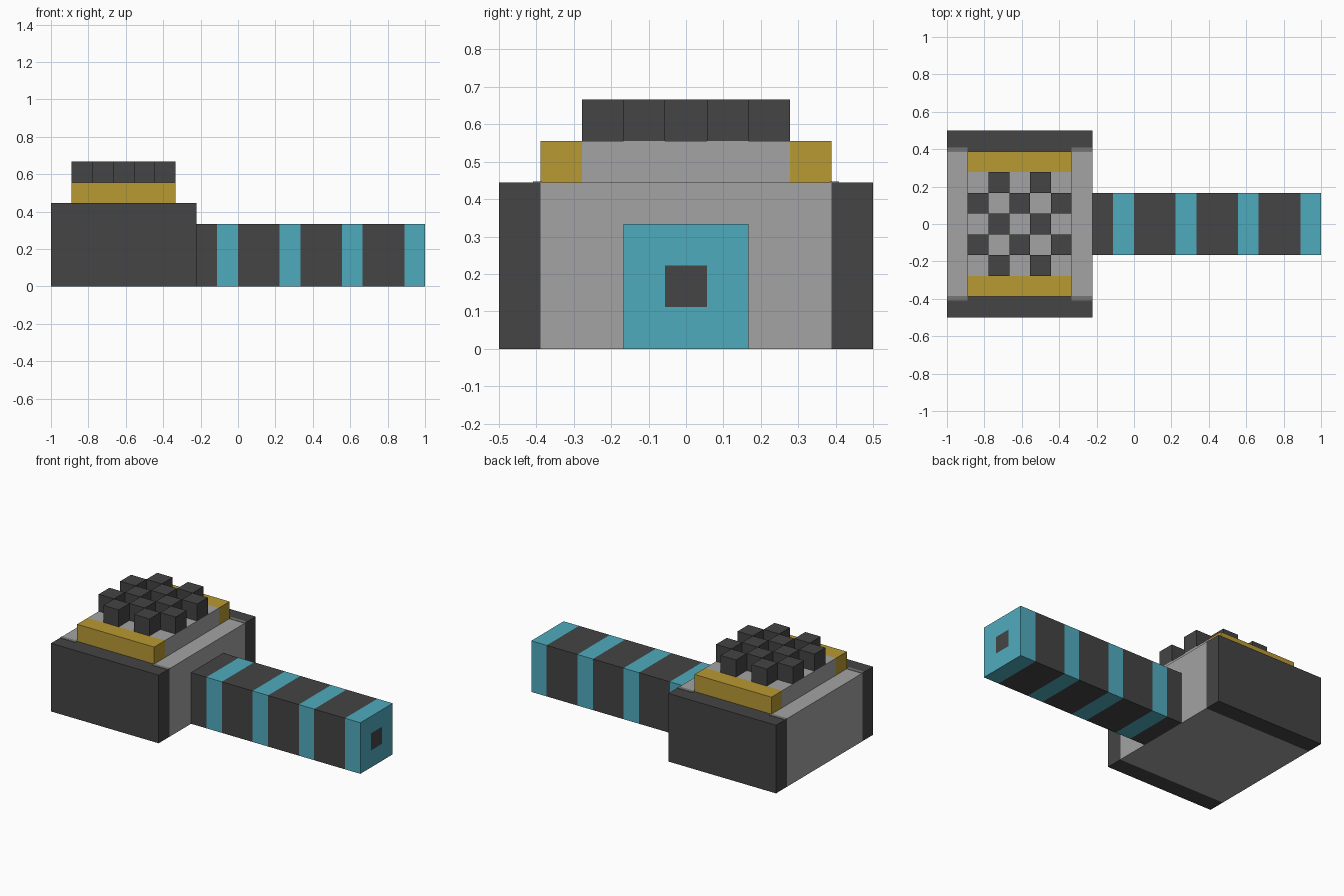
import bpy, bmesh
from mathutils import Vector

if "Cube" in bpy.data.objects:
    bpy.data.objects.remove(bpy.data.objects["Cube"], do_unlink=True)

U = 1 / 9  # grid unit shared by every part


def material(name, rgb):
    m = bpy.data.materials.new(name)
    m.use_nodes = True
    m.diffuse_color = (*rgb, 1)
    bsdf = m.node_tree.nodes["Principled BSDF"]
    bsdf.inputs["Base Color"].default_value = (*rgb, 1)
    bsdf.inputs["Roughness"].default_value = 0.8
    return m


charcoal = material("charcoal", (0.058, 0.058, 0.058))
grey = material("light grey", (0.367, 0.367, 0.367))
teal = material("teal", (0.078, 0.41, 0.515))
gold = material("gold", (0.485, 0.319, 0.033))
mid = material("mid grey", (0.18, 0.18, 0.18))


def box(name, lo, hi, mats, axis=0, cuts=(), rule=None, open_side=None, inset_side=None):
    """Box in grid units, sliced along one axis and coloured by a rule on the slice centre."""
    lo, hi = Vector(lo) * U, Vector(hi) * U
    bm = bmesh.new()
    bmesh.ops.create_cube(bm, size=1)
    for v in bm.verts:
        v.co = [(a + b) / 2 + c * (b - a) for a, b, c in zip(lo, hi, v.co)]
    direction = Vector([float(i == axis) for i in range(3)])
    for c in cuts:
        bmesh.ops.bisect_plane(bm, geom=bm.verts[:] + bm.edges[:] + bm.faces[:],
                               plane_co=direction * c * U, plane_no=direction)
    bm.normal_update()
    if rule:
        for f in bm.faces:
            f.material_index = rule(f.calc_center_median()[axis] / U)
    # Small square marking cut into one end
    if inset_side:
        side = Vector(inset_side)
        ends = [f for f in bm.faces if f.normal.dot(side) > 0.9]
        bmesh.ops.inset_region(bm, faces=ends, thickness=U, use_even_offset=True)
        for f in ends:
            f.material_index = 0
    # Leave out the face that is hidden against another part
    if open_side:
        side = Vector(open_side)
        hidden = [f for f in bm.faces if f.normal.dot(side) > 0.9]
        bmesh.ops.delete(bm, geom=hidden, context='FACES')
    me = bpy.data.meshes.new(name)
    bm.to_mesh(me)
    bm.free()
    for m in mats:
        me.materials.append(m)
    ob = bpy.data.objects.new(name, me)
    bpy.context.collection.objects.link(ob)
    return ob


# Head: grey core with charcoal striking plates at both ends
box("hammer_head", (-9, -4.5, 0), (-2, 4.5, 4), [charcoal, grey],
    axis=1, cuts=(-3.5, 3.5), rule=lambda y: int(abs(y) < 3.5))

# Raised platform with gold rails along its ends
box("top_platform", (-8, -3.5, 4), (-3, 3.5, 5), [gold, grey],
    axis=1, cuts=(-2.5, 2.5), rule=lambda y: int(abs(y) < 2.5), open_side=(0, 0, -1))

# Checkerboard of studs on the platform
for i in range(5):
    for j in range(5):
        if (i + j) % 2:
            x, y = i - 8, j - 2.5
            box(f"stud_{i}_{j}", (x, y, 5), (x + 1, y + 1, 6), [charcoal], open_side=(0, 0, -1))

# Handle with four teal bands and a dark square in its end
bands = [(-1, 0), (2, 3), (5, 6), (8, 9)]
box("handle", (-2, -1.5, 0), (9, 1.5, 3), [charcoal, teal], axis=0,
    cuts=[c for b in bands for c in b if c < 9],
    rule=lambda x: int(any(a < x < b + 0.01 for a, b in bands)),
    open_side=(-1, 0, 0), inset_side=(1, 0, 0))

# Thin worn patches at the four top corners of the head core
for x in (-9, -3):
    for s in (-1, 1):
        y0, y1 = sorted((s * 3.47, s * 3.68))
        box(f"corner_patch_{'right' if x < -5 else 'left'}_{'front' if s < 0 else 'back'}",
            (x, y0, 4), (x + 1, y1, 4.02), [mid], open_side=(0, 0, -1))
